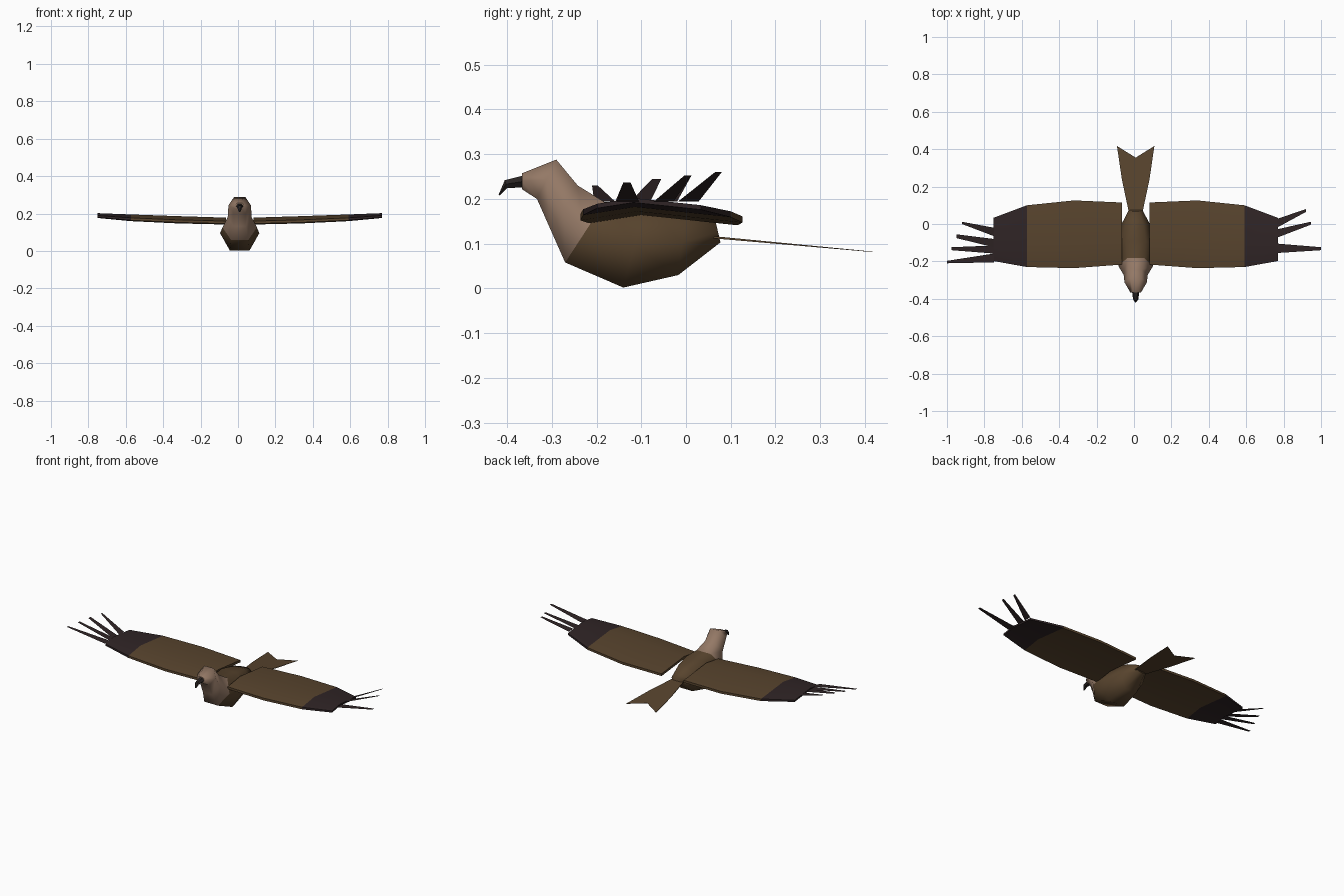
import bpy, bmesh, math
from mathutils import Vector

if "Cube" in bpy.data.objects:
    bpy.data.objects.remove(bpy.data.objects["Cube"])

CX = 0.009  # centre line of the bird


def material(name, rgb):
    m = bpy.data.materials.new(name)
    m.diffuse_color = (*rgb, 1)
    m.use_nodes = True
    m.node_tree.nodes["Principled BSDF"].inputs["Base Color"].default_value = m.diffuse_color
    return m


BROWN = material("brown_plumage", (0.098, 0.058, 0.027))
TAN = material("tan_skin", (0.296, 0.190, 0.132))
DARK = material("dark_feather", (0.029, 0.018, 0.019))
HORN = material("dark_horn", (0.022, 0.017, 0.016))


def build(name, verts, faces, mats, indices=None, angle=None):
    """Mesh object from points, with a material index for each face."""
    mesh = bpy.data.meshes.new(name)
    mesh.from_pydata([tuple(v) for v in verts], [], faces)
    for m in mats:
        mesh.materials.append(m)
    if indices:
        for p, i in zip(mesh.polygons, indices):
            p.material_index = i
    bm = bmesh.new()
    bm.from_mesh(mesh)
    bmesh.ops.recalc_face_normals(bm, faces=bm.faces)
    bm.to_mesh(mesh)
    bm.free()
    ob = bpy.data.objects.new(name, mesh)
    bpy.context.collection.objects.link(ob)
    if angle:
        bpy.ops.object.select_all(action='DESELECT')
        ob.select_set(True)
        bpy.context.view_layer.objects.active = ob
        bpy.ops.object.shade_smooth_by_angle(angle=math.radians(angle))
    return ob


def loft(name, rings, mats, rule=lambda seg: 0, angle=None):
    """Skin a list of equal closed rings and cap both ends."""
    n = len(rings[0])
    faces, idx = [], []
    for s in range(len(rings) - 1):
        for k in range(n):
            a, b = s * n + k, s * n + (k + 1) % n
            faces.append((a, b, b + n, a + n))
            idx.append(rule(s))
    last = (len(rings) - 1) * n
    faces += [tuple(range(n)), tuple(range(last, last + n))]
    idx += [rule(0), rule(len(rings) - 2)]
    return build(name, [p for r in rings for p in r], faces, mats, idx, angle)


def hexagon(by, bz, ty, tz, hw):
    """Six-sided section between a bottom and a top point."""
    b, t = Vector((CX, by, bz)), Vector((CX, ty, tz))
    c, h, w = (b + t) / 2, Vector((hw / 2, 0, 0)), Vector((hw, 0, 0))
    return [t - h, t + h, c + w, b + h, b - h, c - w]


# Head, neck and body: tan in front of the shoulder ring, brown behind
sections = [
    (-0.367, 0.222, -0.367, 0.257, 0.028),
    (-0.333, 0.200, -0.290, 0.288, 0.060),
    (-0.303, 0.132, -0.242, 0.230, 0.064),
    (-0.270, 0.058, -0.182, 0.193, 0.092),
    (-0.140, 0.002, -0.090, 0.188, 0.105),
    (-0.017, 0.030, 0.000, 0.175, 0.080),
    (0.077, 0.103, 0.066, 0.150, 0.038),
]
loft("body", [hexagon(*s) for s in sections], [TAN, BROWN],
     lambda seg: 0 if seg < 3 else 1, angle=65)

# Hooked beak
beak = [(-0.365, 0.226, -0.365, 0.252, 0.019),
        (-0.400, 0.224, -0.405, 0.242, 0.014),
        (-0.416, 0.208, -0.419, 0.209, 0.004)]
loft("beak", [hexagon(*s) for s in beak], [HORN])

# Wings: arched sections (x, leading y, trailing y, ridge z, thickness)
stations = [(0.074, -0.217, 0.115, 0.178, 0.014),
            (0.330, -0.236, 0.126, 0.186, 0.014),
            (0.582, -0.230, 0.100, 0.195, 0.013),
            (0.760, -0.198, 0.033, 0.202, 0.010)]
for side, label in ((-1, "left"), (1, "right")):
    rings = []
    for x, lead, trail, z, t in stations:
        px, mid = CX + side * x, lead * 0.65 + trail * 0.35
        droop = 0.055 * (trail - lead)
        top = [(px, lead, z - droop), (px, mid, z),
               (px, trail, z - droop * 1.25)]
        rings.append(top + [(a, b, c - t) for a, b, c in reversed(top)])
    loft(label + "_wing", rings, [BROWN, DARK],
         lambda seg: 1 if seg == 2 else 0, angle=25)

# Flight feathers: thin blades (base y range, tip x, tip y range, tip z)
feathers = {
    "left": [(-0.020, -0.065, -0.920, 0.012, 0.000, 0.252),
             (-0.080, -0.125, -0.950, -0.055, -0.075, 0.245),
             (-0.115, -0.158, -0.975, -0.124, -0.140, 0.237),
             (-0.158, -0.205, -1.000, -0.197, -0.210, 0.230)],
    "right": [(0.028, -0.018, 0.920, 0.080, 0.065, 0.260),
              (-0.028, -0.072, 0.945, 0.012, -0.004, 0.252),
              (-0.105, -0.155, 1.000, -0.124, -0.140, 0.237)],
}
for label, blades in feathers.items():
    root = CX + (0.758 if label == "right" else -0.758)
    for i, (y0, y1, tx, ty0, ty1, tz) in enumerate(blades):
        build(f"{label}_feather_{i + 1}",
              [(root, y0, 0.194), (root, y1, 0.194), (tx, ty1, tz), (tx, ty0, tz)],
              [(0, 1, 2, 3)], [DARK])

# Forked tail: thin plate tapering to its tips
outline = [(0, 0.060), (0.036, 0.060), (0.074, 0.240), (0.100, 0.417), (0, 0.355),
           (-0.100, 0.417), (-0.074, 0.240), (-0.036, 0.060)]
upper, lower = [], []
for x, y in outline:
    z = 0.117 - 0.097 * (y - 0.060)
    t = 0.005 - 0.011 * (y - 0.060)
    upper.append((CX + x, y, z))
    lower.append((CX + x, y, z - t))
n = len(outline)
halves = [(0, 1, 2, 4), (2, 3, 4), (0, 4, 6, 7), (4, 5, 6)]
faces = halves + [tuple(i + n for i in reversed(f)) for f in halves]
faces += [(i, (i + 1) % n, (i + 1) % n + n, i + n) for i in range(n)]
build("tail", upper + lower, faces, [BROWN])
